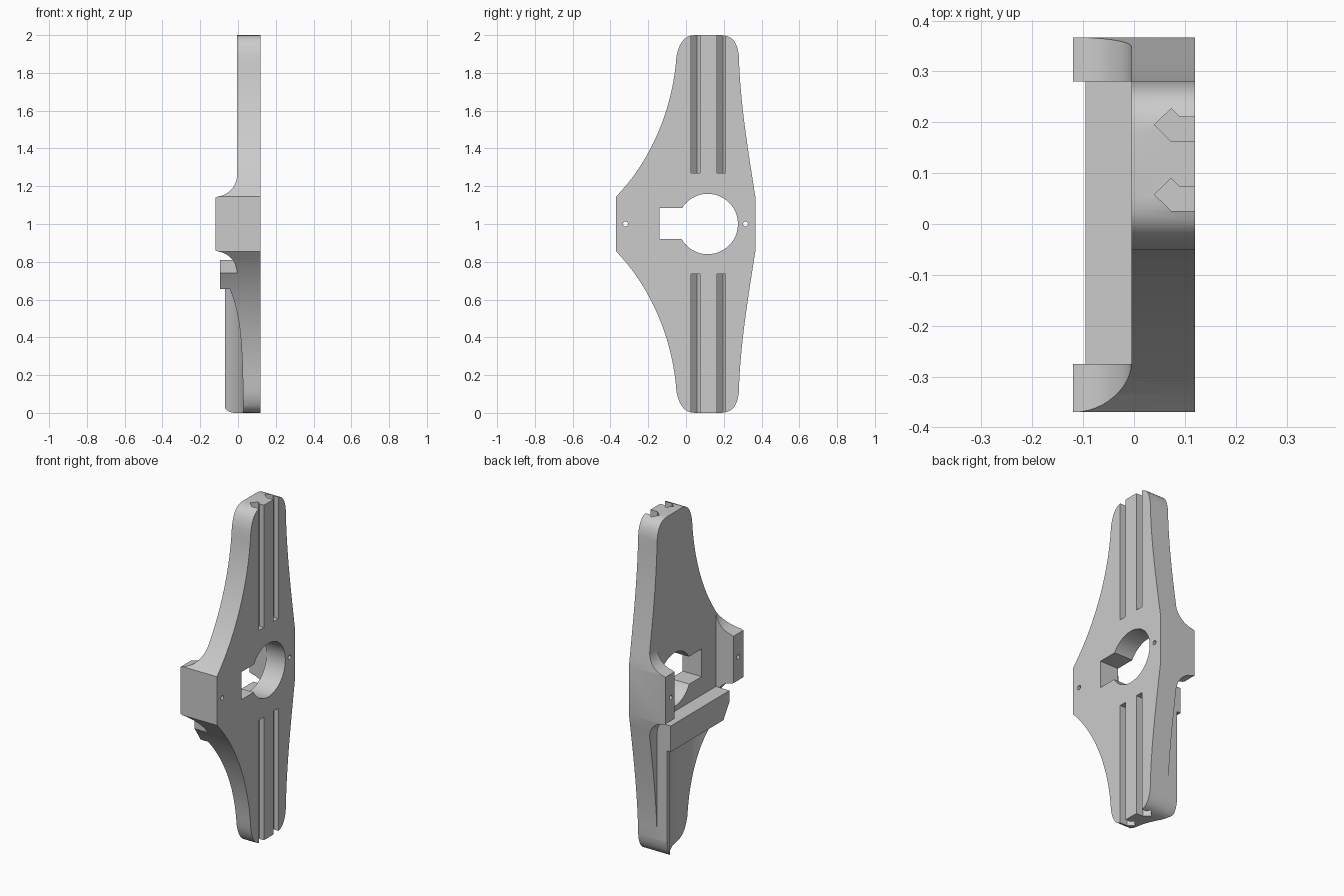
import bpy, bmesh, math
from mathutils import Vector
from mathutils.geometry import interpolate_bezier

if "Cube" in bpy.data.objects:
    bpy.data.objects.remove(bpy.data.objects["Cube"])

BACK = -0.005      # rear plane of the thin plate
FRONT = 0.12       # grooved plane
FAR = -0.3         # beyond the rear of everything


def prism(name, points, axis, low, high):
    """Extrude a 2D profile along an axis; points hold the other two coordinates."""
    bm = bmesh.new()

    def ring(level):
        verts = []
        for p in points:
            co = list(p)
            co.insert(axis, level)
            verts.append(bm.verts.new(co))
        return verts

    a, b = ring(low), ring(high)
    bm.faces.new(a)
    bm.faces.new(b)
    for i in range(len(a)):
        j = (i + 1) % len(a)
        bm.faces.new((a[i], a[j], b[j], b[i]))
    bmesh.ops.recalc_face_normals(bm, faces=bm.faces)
    mesh = bpy.data.meshes.new(name)
    bm.to_mesh(mesh)
    bm.free()
    obj = bpy.data.objects.new(name, mesh)
    bpy.context.collection.objects.link(obj)
    return obj


def bezier(p, q, r, s, count):
    return [v.to_2d() for v in interpolate_bezier(
        *[Vector(c).to_3d() for c in (p, q, r, s)], count)]


def arc(cx, cy, radius, start, end, count):
    angles = [math.radians(start + (end - start) * i / count) for i in range(count + 1)]
    return [(cx + radius * math.cos(a), cy + radius * math.sin(a)) for a in angles]


def circle(cx, cy, radius, count):
    return arc(cx, cy, radius, 0, 360, count)[:-1]


def flip(points):
    """Mirror a profile about mid height."""
    return [(p[0], 2 - p[1]) for p in points]


def cut(body, cutter):
    mod = body.modifiers.new("cut", 'BOOLEAN')
    mod.operation = 'DIFFERENCE'
    mod.solver = 'EXACT'
    mod.object = cutter
    bpy.context.view_layer.update()
    mesh = bpy.data.meshes.new_from_object(
        body.evaluated_get(bpy.context.evaluated_depsgraph_get()))
    body.modifiers.clear()
    body.data = mesh
    bpy.data.objects.remove(cutter)


# Body: tapered outline, mirrored top to bottom
upper = bezier((-0.37, 1.145), (-0.19, 1.33), (-0.07, 1.6), (-0.05, 1.89), 16)
upper += bezier((-0.05, 1.89), (-0.035, 1.96), (-0.01, 2), (0.05, 2), 8)[1:]
upper += bezier((0.18, 2), (0.24, 2), (0.272, 1.97), (0.28, 1.89), 8)
upper += bezier((0.28, 1.89), (0.285, 1.65), (0.33, 1.38), (0.367, 1.145), 14)[1:]
body = prism("bracket_body", upper + flip(upper)[::-1], 0, -0.12, FRONT)

# Rear relief between the posts, leaving a cross rail and thick lower leg
relief = [(FAR, 2.1), (BACK, 2.1), (BACK, 0.81), (-0.095, 0.81), (-0.095, 0.655),
          (-0.07, 0.655), (-0.07, -0.1), (FAR, -0.1)]
cut(body, prism("middle_relief", relief, 1, -0.275, 0.28))

# Side reliefs with concave flares above and below each post
flare = [(FAR, 1.14)] + arc(-0.12, 1.26, 0.115, -90, 0, 12) + [(BACK, 2.1), (FAR, 2.1)]
flare[1] = (-0.12, 1.14)
for low, high in ((-0.5, -0.275), (0.28, 0.5)):
    for profile in (flare, flip(flare)):
        cut(body, prism("side_relief", profile, 1, low, high))

# Round trough down the lower leg
cut(body, prism("trough", circle(-0.33, 0, 0.36, 96), 2, -0.1, 0.655))

# Centre bore, side slot and pin holes
cut(body, prism("bore", circle(0.115, 1, 0.16, 48), 0, -0.4, 0.4))
slot = [(-0.14, 0.92), (0.08, 0.92), (0.08, 1.085), (-0.14, 1.085)]
cut(body, prism("slot", slot, 0, -0.4, 0.4))
for y in (-0.32, 0.315):
    cut(body, prism("pin_hole", circle(y, 1, 0.013, 16), 0, -0.4, 0.4))

# Hooked grooves running out through both ends
hook = [(0.2, 0.026), (0.073, 0.026), (0.04, 0.058), (0.073, 0.09), (0.09, 0.073), (0.2, 0.073)]
for shift in (0, 0.137):
    profile = [(x, y + shift) for x, y in hook]
    for low, high in ((-0.1, 0.735), (1.27, 2.1)):
        cut(body, prism("groove", profile, 2, low, high))

# Single plain grey finish
grey = bpy.data.materials.new("light_grey")
grey.use_nodes = True
colour = (0.6, 0.6, 0.6, 1)
grey.diffuse_color = colour
grey.node_tree.nodes["Principled BSDF"].inputs["Base Color"].default_value = colour
body.data.materials.clear()
body.data.materials.append(grey)
for poly in body.data.polygons:
    poly.material_index = 0

bpy.ops.object.select_all(action='DESELECT')
body.select_set(True)
bpy.context.view_layer.objects.active = body
bpy.ops.object.shade_smooth_by_angle(angle=math.radians(20))
